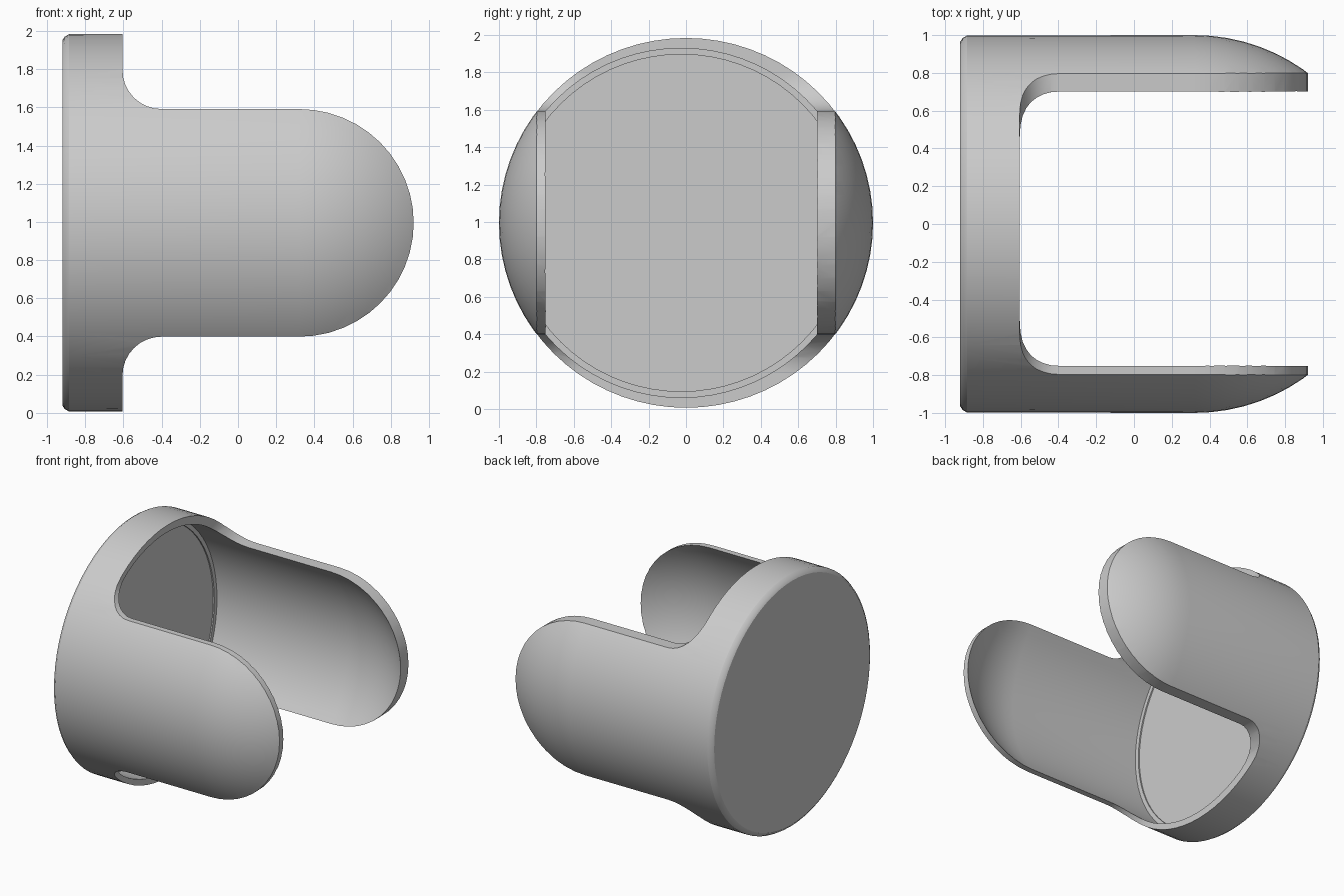
import bpy, bmesh
from math import sin, cos, pi, radians

if "Cube" in bpy.data.objects:
    bpy.data.objects.remove(bpy.data.objects["Cube"])

CZ = 0.995          # height of the axis
SEG = 72            # sides around the axis

grey = bpy.data.materials.new("plain grey")
grey.diffuse_color = (0.6, 0.6, 0.6, 1)
grey.use_nodes = True
grey.node_tree.nodes["Principled BSDF"].inputs["Base Color"].default_value = grey.diffuse_color


def finish(name, bm):
    bmesh.ops.remove_doubles(bm, verts=bm.verts, dist=1e-5)
    bmesh.ops.recalc_face_normals(bm, faces=bm.faces)
    mesh = bpy.data.meshes.new(name)
    bm.to_mesh(mesh)
    bm.free()
    mesh.materials.append(grey)
    ob = bpy.data.objects.new(name, mesh)
    bpy.context.collection.objects.link(ob)
    return ob


def revolve(name, profile, y=0.0):
    """Solid of revolution about the x axis from (x, radius) points."""
    bm = bmesh.new()
    vs = [bm.verts.new((x, 0, r)) for x, r in profile]
    es = [bm.edges.new(p) for p in zip(vs, vs[1:])]
    bmesh.ops.spin(bm, geom=vs + es, cent=(0, 0, 0), axis=(1, 0, 0),
                   angle=2 * pi, steps=SEG, use_merge=True)
    for v in bm.verts:
        v.co.y += y
        v.co.z = v.co.z * 0.99 + CZ
    return finish(name, bm)


def dome(cx, r, n=18):
    return [(cx + r * sin(i * pi / 2 / n), r * cos(i * pi / 2 / n) if i < n else 0)
            for i in range(n + 1)]


# Domed tube with a softened flat base, and the hollow with a small step at its floor
shell = revolve("clamp_shell", [(-0.92, 0), (-0.92, 0.965), (-0.908, 0.984), (-0.885, 0.998)]
                + dome(0.32, 1.0))
hollow = revolve("hollow_cutter", [(-0.835, 0), (-0.835, 0.91), (-0.825, 0.91), (-0.825, 0.943)]
                 + dome(0.32, 0.943), y=-0.025)

# Side outline: base ring, filleted shoulder, straight arm, round tip
half = [(-1.2, 1.2), (-0.605, 1.2)]
half += [(-0.40 + 0.205 * cos(a), 0.805 + 0.205 * sin(a))
         for a in (pi + i * pi / 16 for i in range(9))]
half += [(0.32 + 0.6 * sin(i * pi / 24), 0.6 * cos(i * pi / 24)) for i in range(12)]
outline = half + [(0.92, 0)] + [(x, -z) for x, z in reversed(half)]
bm = bmesh.new()
face = bm.faces.new([bm.verts.new((x, -1.3, z * 0.993 + CZ)) for x, z in outline])
ext = bmesh.ops.extrude_face_region(bm, geom=[face])
bmesh.ops.translate(bm, vec=(0, 2.6, 0),
                    verts=[g for g in ext["geom"] if isinstance(g, bmesh.types.BMVert)])
keep = finish("outline_cutter", bm)

# Hollow the tube, then trim it to the outline
bpy.context.view_layer.objects.active = shell
shell.select_set(True)
for cutter, op in ((hollow, "DIFFERENCE"), (keep, "INTERSECT")):
    mod = shell.modifiers.new(op.lower(), "BOOLEAN")
    mod.operation, mod.object, mod.solver = op, cutter, "EXACT"
    bpy.ops.object.modifier_apply(modifier=mod.name)
for cutter in (hollow, keep):
    bpy.data.objects.remove(cutter, do_unlink=True)

bpy.ops.object.shade_smooth_by_angle(angle=radians(30))
